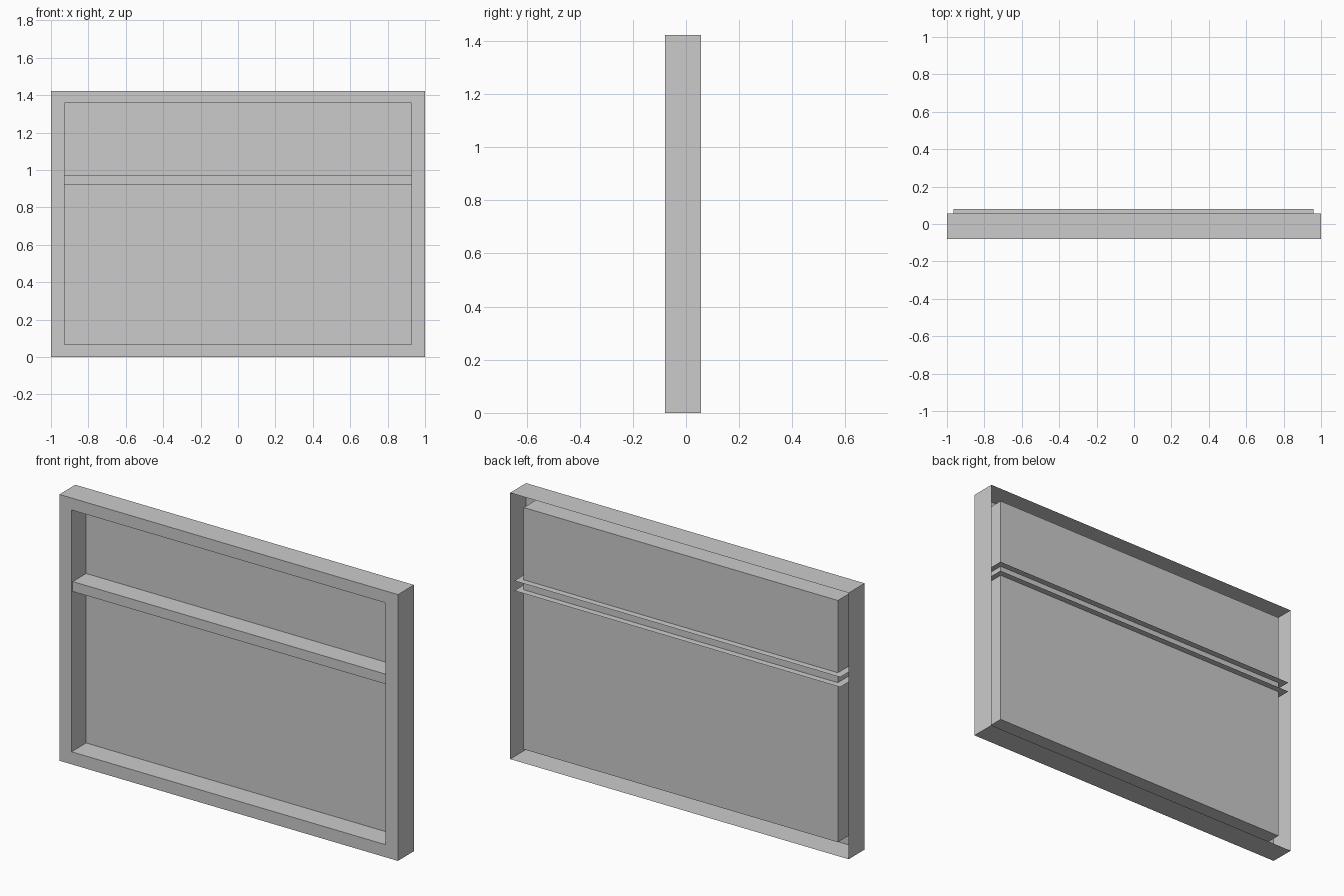
import bpy, bmesh

if "Cube" in bpy.data.objects:
    bpy.data.objects.remove(bpy.data.objects["Cube"])

# Outer size, window opening, and depths of the open-backed shell
OUTER = (-1.0, 1.0, 0.0, 1.422)
INNER = (-0.928, 0.928, 0.067, 1.358)
FRONT, PANE, BACK = -0.079, 0.044, 0.056


def new_object(name, bm):
    mesh = bpy.data.meshes.new(name)
    bm.to_mesh(mesh)
    bm.free()
    obj = bpy.data.objects.new(name, mesh)
    bpy.context.collection.objects.link(obj)
    return obj


def loop(bm, rect, y):
    """Rectangular ring of vertices, counter-clockwise seen from the front."""
    x0, x1, z0, z1 = rect
    return [bm.verts.new((x, y, z))
            for x, z in ((x0, z0), (x1, z0), (x1, z1), (x0, z1))]


def bridge(bm, a, b):
    for i in range(4):
        j = (i + 1) % 4
        bm.faces.new((a[i], a[j], b[j], b[i]))


# Frame: outer walls, front border and recess walls, open at the back
bm = bmesh.new()
rings = [loop(bm, OUTER, BACK), loop(bm, OUTER, FRONT),
         loop(bm, INNER, FRONT), loop(bm, INNER, PANE)]
for a, b in zip(rings, rings[1:]):
    bridge(bm, a, b)
new_object("window_frame", bm)

# Pane: single sheet closing the recess
bm = bmesh.new()
bm.faces.new(loop(bm, INNER, PANE))
new_object("window_pane", bm)

# Crossbar: open U channel whose flanges pass through the pane
bm = bmesh.new()
profile = [(0.079, 0.972), (-0.069, 0.972), (-0.069, 0.919), (0.079, 0.919)]
left, right = ([bm.verts.new((x, y, z)) for y, z in profile]
               for x in (-0.966, 0.959))
for i in range(3):
    bm.faces.new((left[i], left[i + 1], right[i + 1], right[i]))
new_object("crossbar", bm)
